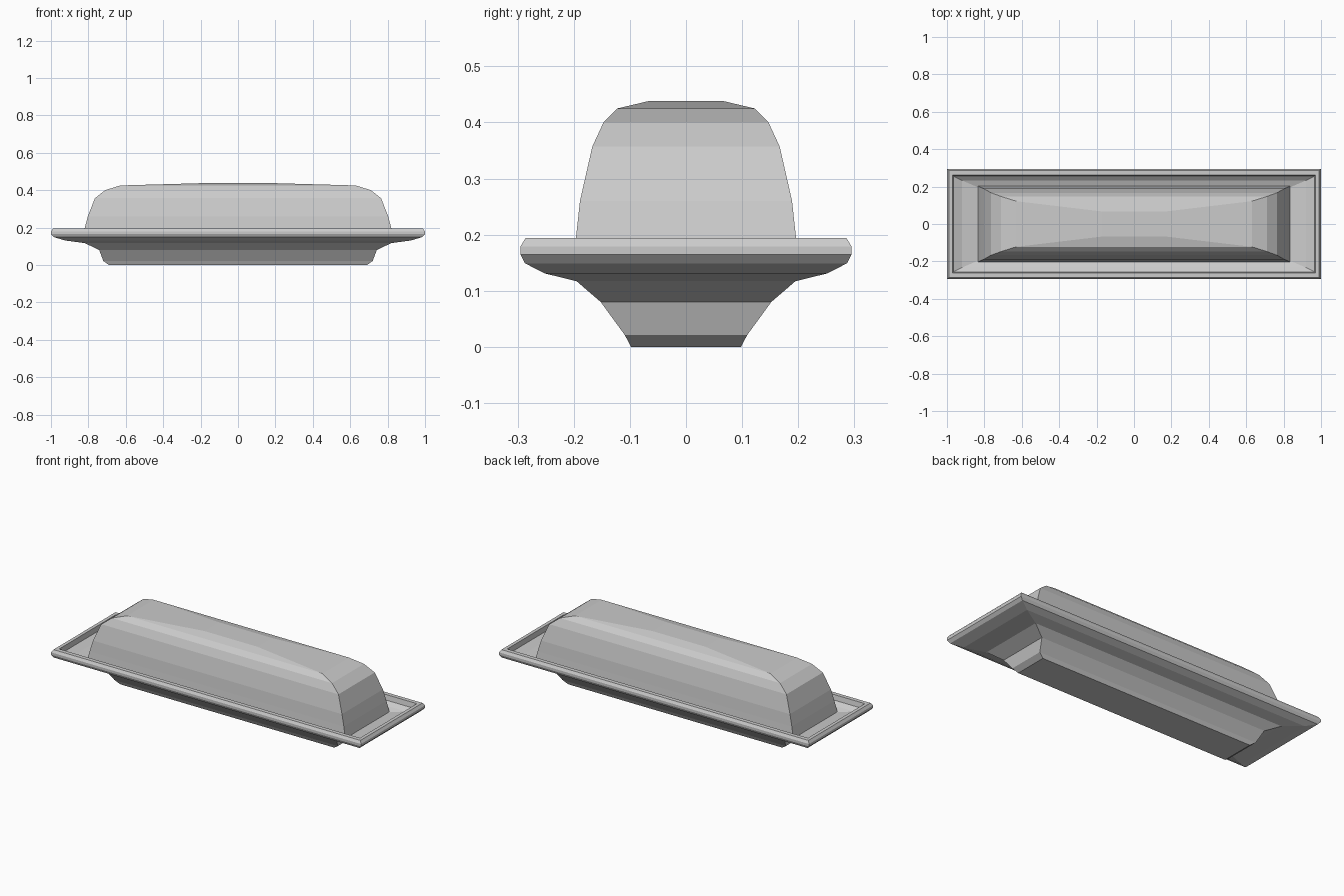
import bpy, bmesh

if "Cube" in bpy.data.objects:
    bpy.data.objects.remove(bpy.data.objects["Cube"])


def ring_stack(name, rings, cap_start=True, cap_end=True):
    """Stack rectangular rings (half x, half y, z) into one flat-faced body."""
    bm = bmesh.new()
    loops = [[bm.verts.new((sx * hx, sy * hy, z))
              for sx, sy in ((-1, -1), (1, -1), (1, 1), (-1, 1))]
             for hx, hy, z in rings]
    for low, high in zip(loops, loops[1:]):
        for i in range(4):
            j = (i + 1) % 4
            bm.faces.new((low[i], low[j], high[j], high[i]))
    if cap_start:
        bm.faces.new(loops[0][::-1])
    if cap_end:
        bm.faces.new(loops[-1])
    bmesh.ops.recalc_face_normals(bm, faces=bm.faces)
    mesh = bpy.data.meshes.new(name)
    bm.to_mesh(mesh)
    bm.free()
    obj = bpy.data.objects.new(name, mesh)
    bpy.context.collection.objects.link(obj)
    return obj


# Tray: foot, flared underside, rounded rim, then the sunken upper surface
ring_stack("butter_tray", [
    (0.69, 0.098, 0.0), (0.72, 0.109, 0.021), (0.742, 0.152, 0.08),
    (0.82, 0.195, 0.117), (0.925, 0.252, 0.131), (0.985, 0.287, 0.149),
    (1.0, 0.295, 0.165), (1.0, 0.295, 0.179), (0.99, 0.286, 0.194),
    (0.97, 0.262, 0.194), (0.965, 0.256, 0.165), (0.92, 0.233, 0.146),
    (0.82, 0.19, 0.13),
])

# Lid: tapering walls, rounded shoulders and a shallow crowned top
lid = ring_stack("butter_lid", [
    (0.835, 0.204, 0.13), (0.82, 0.196, 0.195), (0.803, 0.189, 0.26),
    (0.765, 0.167, 0.357), (0.71, 0.147, 0.4), (0.63, 0.122, 0.425),
    (0.17, 0.067, 0.438),
], cap_start=False)
wall = lid.modifiers.new("wall_thickness", 'SOLIDIFY')
wall.thickness = 0.015
wall.offset = -1
